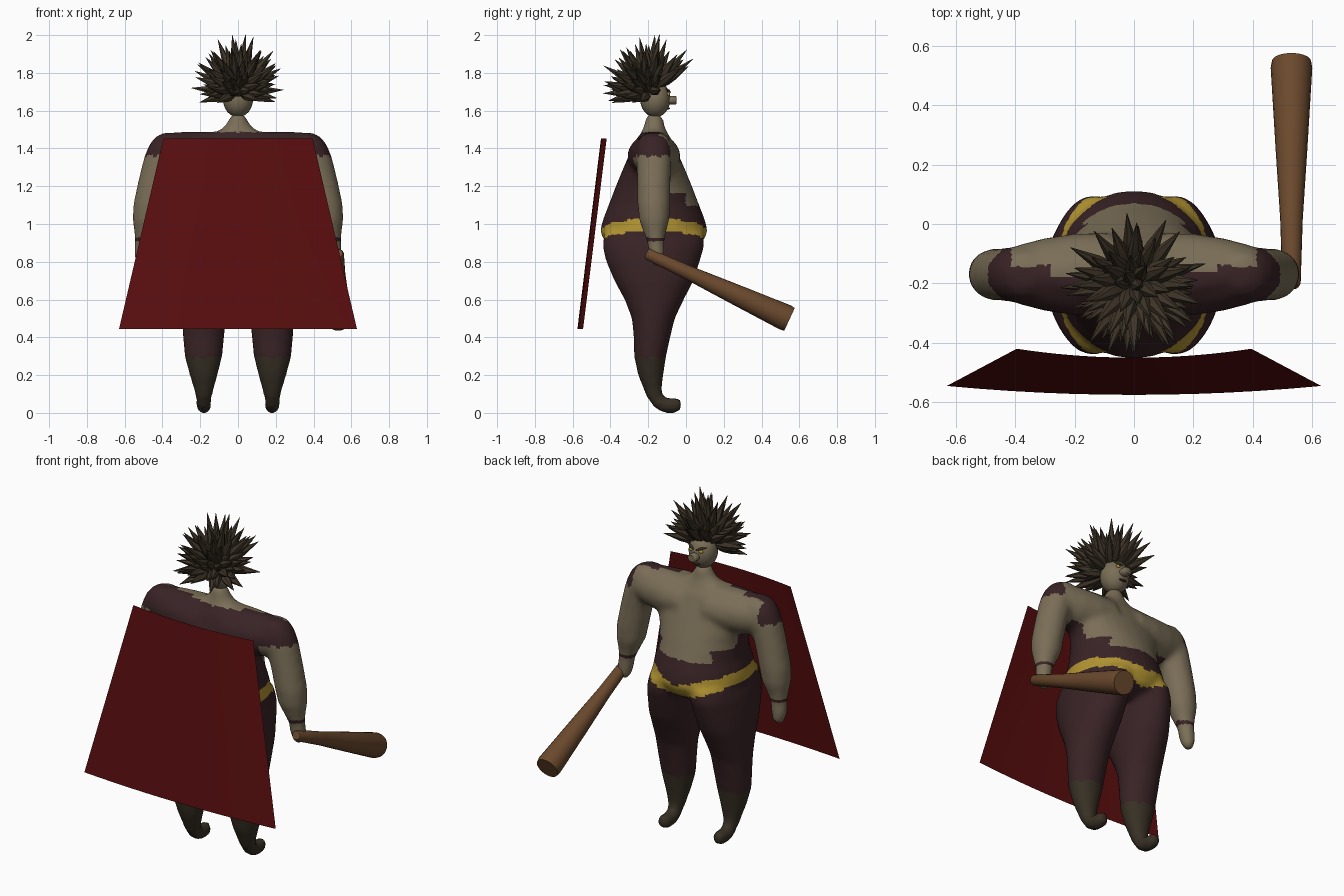
import bpy, bmesh, math, random
from mathutils import Vector

if "Cube" in bpy.data.objects:
    bpy.data.objects.remove(bpy.data.objects["Cube"])

random.seed(4)


def material(name, r, g, b):
    lin = lambda c: ((c / 255 + 0.055) / 1.055) ** 2.4 if c > 10 else c / 255 / 12.92
    m = bpy.data.materials.new(name)
    m.diffuse_color = (lin(r), lin(g), lin(b), 1)
    m.use_nodes = True
    m.node_tree.nodes["Principled BSDF"].inputs["Base Color"].default_value = m.diffuse_color
    return m


SKIN = material("skin", 122, 110, 87)
MAROON = material("dark_maroon", 57, 35, 37)
YELLOW = material("belt_yellow", 178, 148, 50)
SOCK = material("sock_brown", 55, 48, 36)
HAIR = material("hair_brown", 63, 53, 40)
WOOD = material("wood", 107, 73, 45)
RED = material("cape_red", 89, 13, 14)


def finish(bm, name, mats, angle=None):
    """Turn a bmesh into a smooth shaded object."""
    bmesh.ops.recalc_face_normals(bm, faces=bm.faces)
    me = bpy.data.meshes.new(name)
    bm.to_mesh(me)
    bm.free()
    ob = bpy.data.objects.new(name, me)
    bpy.context.collection.objects.link(ob)
    for m in mats:
        me.materials.append(m)
    bpy.ops.object.select_all(action='DESELECT')
    ob.select_set(True)
    bpy.context.view_layer.objects.active = ob
    if angle:
        bpy.ops.object.shade_smooth_by_angle(angle=math.radians(angle))
    else:
        bpy.ops.object.shade_smooth()
    return ob


def skin_rings(bm, rings):
    """Bridge equal rings of points and cap both ends."""
    loops = [[bm.verts.new(p) for p in r] for r in rings]
    n = len(loops[0])
    for a, b in zip(loops, loops[1:]):
        for i in range(n):
            j = (i + 1) % n
            bm.faces.new((a[i], a[j], b[j], b[i]))
    bm.faces.new(loops[0][::-1])
    bm.faces.new(loops[-1])


def loft(bm, rows, axis='z', n=28):
    """Elliptic sections across an axis: centre x, y, z and two radii."""
    rings = []
    for x, y, z, a, b in rows:
        ring = []
        for i in range(n):
            t = math.tau * i / n
            c, s = a * math.cos(t), b * math.sin(t)
            ring.append({'x': (x, y + c, z + s), 'y': (x + c, y, z + s),
                         'z': (x + c, y + s, z)}[axis])
        rings.append(ring)
    skin_rings(bm, rings)


def spindle(bm, start, end, profile, n):
    """Round shape from start to end, profile holds (fraction, radius)."""
    start, end = Vector(start), Vector(end)
    q = (end - start).to_track_quat('Z', 'Y')
    skin_rings(bm, [[start.lerp(end, t) + q @ Vector(
        (r * math.cos(math.tau * i / n), r * math.sin(math.tau * i / n), 0))
        for i in range(n)] for t, r in profile])


# ---- body: torso, neck, shoulders, arms, legs and feet fused into one skin
bm = bmesh.new()
loft(bm, [(0, -.17, z, a, b) for z, a, b in (
    (.85, .16, .16), (.89, .23, .25), (.96, .275, .287), (1.03, .265, .268),
    (1.1, .25, .24), (1.2, .255, .202), (1.3, .29, .16), (1.38, .34, .125),
    (1.44, .365, .1), (1.475, .365, .07), (1.488, .33, .045))])
loft(bm, [(0, -.168, z, a, b) for z, a, b in (
    (1.44, .2, .09), (1.485, .12, .07), (1.51, .078, .056),
    (1.545, .052, .05), (1.58, .035, .04))])
for s in (-1, 1):
    loft(bm, [(s * x, -.17, z, a, b) for x, z, a, b in (
        (.08, 1.36, .14, .115), (.2, 1.36, .138, .12), (.3, 1.365, .123, .116),
        (.38, 1.37, .102, .104), (.43, 1.36, .085, .085), (.46, 1.35, .06, .06))], 'x')
    loft(bm, [(s * x, y, z, r, r) for x, y, z, r in (
        (.355, -.17, 1.482, .04), (.365, -.17, 1.462, .072), (.38, -.17, 1.42, .09),
        (.405, -.17, 1.35, .093), (.442, -.17, 1.22, .088), (.468, -.17, 1.1, .087),
        (.478, -.168, 1.02, .08), (.49, -.165, .95, .058), (.5, -.16, .9, .045),
        (.505, -.157, .85, .045), (.507, -.15, .8, .035), (.508, -.15, .775, .02))])
    loft(bm, [(s * x, y, z, a, b) for z, x, y, a, b in (
        (.95, .12, -.17, .145, .265), (.88, .14, -.173, .144, .27),
        (.8, .15, -.175, .145, .248), (.7, .162, -.17, .14, .21),
        (.6, .172, -.168, .128, .157), (.5, .18, -.173, .117, .114),
        (.4, .182, -.18, .109, .097), (.3, .183, -.19, .1, .085),
        (.2, .182, -.187, .074, .067), (.13, .181, -.177, .054, .049),
        (.08, .181, -.165, .042, .042), (.05, .181, -.15, .03, .03))])
    loft(bm, [(s * .181, y, z, a, b) for y, z, a, b in (
        (-.2, .098, .025, .025), (-.17, .074, .04, .043), (-.13, .046, .041, .043),
        (-.09, .038, .04, .041), (-.052, .04, .038, .041), (-.025, .045, .024, .028))], 'y')
body = finish(bm, "body", [SKIN])
rm = body.modifiers.new("fuse", 'REMESH')
rm.mode, rm.voxel_size, rm.use_smooth_shade = 'VOXEL', .017, True
sm = body.modifiers.new("soften", 'SMOOTH')
sm.factor, sm.iterations = .5, 5
for m in ("fuse", "soften"):
    bpy.ops.object.modifier_apply(modifier=m)


def clothing(p):
    """Colour slot by place: 0 skin, 1 suit, 2 belt, 3 sock."""
    x, y, z = abs(p.x), p.y, p.z
    if z < .29:
        return 3
    if x > .335 and z < 1.36:                      # arms with wristbands
        return 1 if .905 < z < .932 else 0
    dip = max(0, 1 - x / .24)
    if z < .955 - .075 * dip:
        return 1
    if z < 1.025 - .062 * dip:
        return 2
    if z < (1.1 if y > 0 else 1.16):
        return 1
    if z > 1.485 and x < .16:                      # neck
        return 0
    if x > (.41 if y > -.14 else .28) and z > 1.36:  # shoulder caps
        return 1
    return 1 if y < (-.17 if z > 1.42 else -.12) else 0


body.data.materials.clear()
for m in (SKIN, MAROON, YELLOW, SOCK):
    body.data.materials.append(m)
for f in body.data.polygons:
    f.material_index = clothing(f.center)


# ---- head and face, looking towards +y
def ball(name, mat, place, size, seg=24):
    bm = bmesh.new()
    bmesh.ops.create_uvsphere(bm, u_segments=seg, v_segments=seg // 2, radius=1)
    for v in bm.verts:
        v.co = Vector(place) + Vector([a * b for a, b in zip(v.co, size)])
    return finish(bm, name, [mat])


ball("head", SKIN, (0, -.163, 1.662), (.08, .08, .097))
bm = bmesh.new()
loft(bm, [(0, y, 1.655, r * 1.25, r) for y, r in
          ((-.11, .02), (-.08, .023), (-.056, .023), (-.051, .019))], 'y', 16)
finish(bm, "nose", [SKIN], 50)
ball("mouth", HAIR, (0, -.094, 1.612), (.025, .01, .005), 12)
for s, side in ((-1, "left"), (1, "right")):
    ball(side + "_eye", YELLOW, (s * .032, -.094, 1.688), (.013, .009, .01), 12)
    bm = bmesh.new()
    spindle(bm, (s * .01, -.083, 1.697), (s * .06, -.104, 1.716),
            [(0, .003), (.4, .008), (1, .003)], 8)
    finish(bm, side + "_eyebrow", [HAIR])

# ---- spiky hair radiating from the scalp
bm = bmesh.new()
core, count = Vector((0, -.195, 1.7)), 165
for i in range(count):
    z = 1 - 2 * (i + .5) / count
    a = i * math.pi * (3 - math.sqrt(5))
    r = math.sqrt(1 - z * z)
    d = Vector((r * math.cos(a), r * math.sin(a), z))
    if z < -.25 or (d.y > .25 and z < .42) or (d.y > -.1 and z < -.02):
        continue
    d = (d + Vector([random.uniform(-.08, .08) for _ in range(3)])).normalized()
    length = (.235 + .06 * max(0, d.z)) * random.uniform(.82, 1.08)
    if i == 1:
        d, length = Vector((-.1, .1, .99)).normalized(), .303
    spindle(bm, core + d * .05, core + d * length,
            [(0, .015), (.3, .026), (.5, .023), (.75, .012), (1, .001)], 6)
finish(bm, "hair", [HAIR], 50)

# ---- cape: a flared, slightly bowed sheet behind the back
bm = bmesh.new()
rows = []
for t in (0, .25, .5, .75, 1):
    rows.append([bm.verts.new(((.395 + .235 * t) * u / 6, -.45 - .125 * t + .03 * (u / 6) ** 2,
                               1.453 - 1.01 * t)) for u in range(-6, 7)])
for a, b in zip(rows, rows[1:]):
    for i in range(12):
        bm.faces.new((a[i], b[i], b[i + 1], a[i + 1]))
finish(bm, "cape", [RED])

# ---- wooden club held in the hand
bm = bmesh.new()
spindle(bm, (.53, -.21, .845), (.53, .548, .495),
        [(0, .024), (.015, .031), (.3, .038), (.6, .053), (.97, .07), (1, .066)], 20)
finish(bm, "club", [WOOD], 35)
